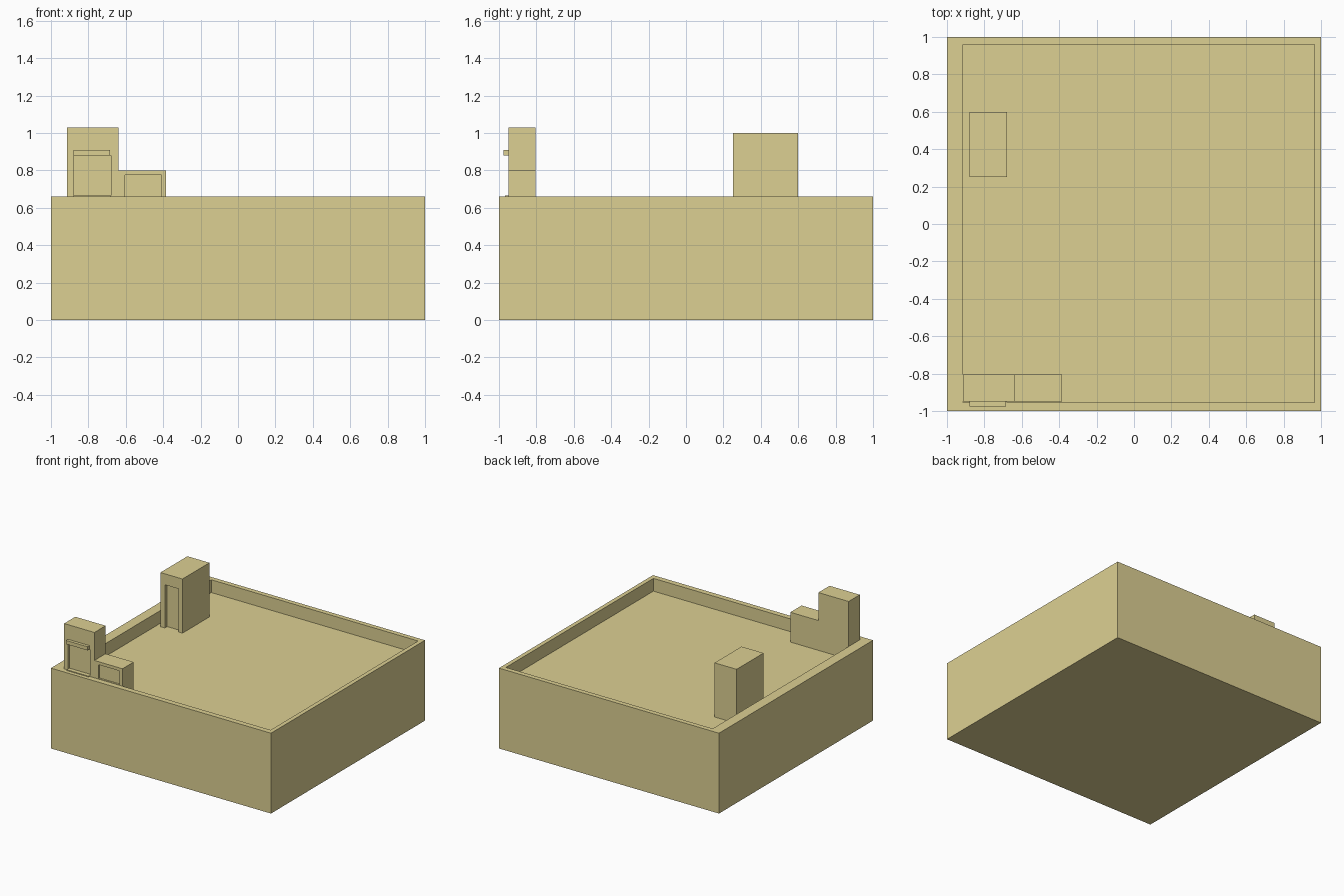
import bpy, bmesh

if "Cube" in bpy.data.objects:
    bpy.data.objects.remove(bpy.data.objects["Cube"])

mat = bpy.data.materials.new("sand")
mat.diffuse_color = (0.72, 0.63, 0.29, 1)
mat.use_nodes = True
mat.node_tree.nodes["Principled BSDF"].inputs["Base Color"].default_value = mat.diffuse_color


def box(name, x, y, z):
    """Axis-aligned box from (min, max) ranges."""
    bm = bmesh.new()
    bmesh.ops.create_cube(bm, size=1)
    for v in bm.verts:
        v.co = [r[0] if c < 0 else r[1] for c, r in zip(v.co, (x, y, z))]
    return finish(name, bm)


def profile(name, points, y):
    """Extrude an x-z outline along y."""
    bm = bmesh.new()
    face = bm.faces.new([bm.verts.new((px, y[0], pz)) for px, pz in points])
    ext = bmesh.ops.extrude_face_region(bm, geom=[face], use_keep_orig=True)
    for v in ext["geom"]:
        if isinstance(v, bmesh.types.BMVert):
            v.co.y = y[1]
    bmesh.ops.recalc_face_normals(bm, faces=bm.faces)
    return finish(name, bm)


def finish(name, bm):
    me = bpy.data.meshes.new(name)
    bm.to_mesh(me)
    bm.free()
    me.materials.append(mat)
    ob = bpy.data.objects.new(name, me)
    bpy.context.collection.objects.link(ob)
    return ob


def carve(ob, x, y, z):
    """Cut a box-shaped recess and discard the cutter."""
    cutter = box("recess_cutter", x, y, z)
    cutter.hide_render = True
    mod = ob.modifiers.new("recess", 'BOOLEAN')
    mod.operation = 'DIFFERENCE'
    mod.solver = 'EXACT'
    mod.object = cutter
    bpy.context.view_layer.objects.active = ob
    bpy.ops.object.modifier_apply(modifier=mod.name)
    bpy.data.objects.remove(cutter)


FLOOR = 0.555

# Main building with sunken roof and parapet
building = box("building", (-1, 1), (-1, 1), (0, 0.66))
carve(building, (-0.915, 0.965), (-0.955, 0.96), (FLOOR, 0.8))

# Rear stair hut with doorway
hut = box("roof_hut", (-0.88, -0.68), (0.25, 0.60), (FLOOR, 1.0))
carve(hut, (-0.84, -0.717), (0.2, 0.28), (0.5, 0.91))

# Stepped front block with two shallow door recesses
block = profile("stepped_block",
                [(-0.915, FLOOR), (-0.385, FLOOR), (-0.385, 0.80),
                 (-0.64, 0.80), (-0.64, 1.03), (-0.915, 1.03)],
                (-0.95, -0.805))
carve(block, (-0.88, -0.68), (-1.05, -0.93), (0.665, 0.88))
carve(block, (-0.605, -0.41), (-1.05, -0.935), (0.66, 0.775))

# Canopy and sill of the tall door
box("door_canopy", (-0.88, -0.685), (-0.975, -0.945), (0.88, 0.91))
box("door_sill", (-0.88, -0.68), (-0.968, -0.945), (0.65, 0.667))
